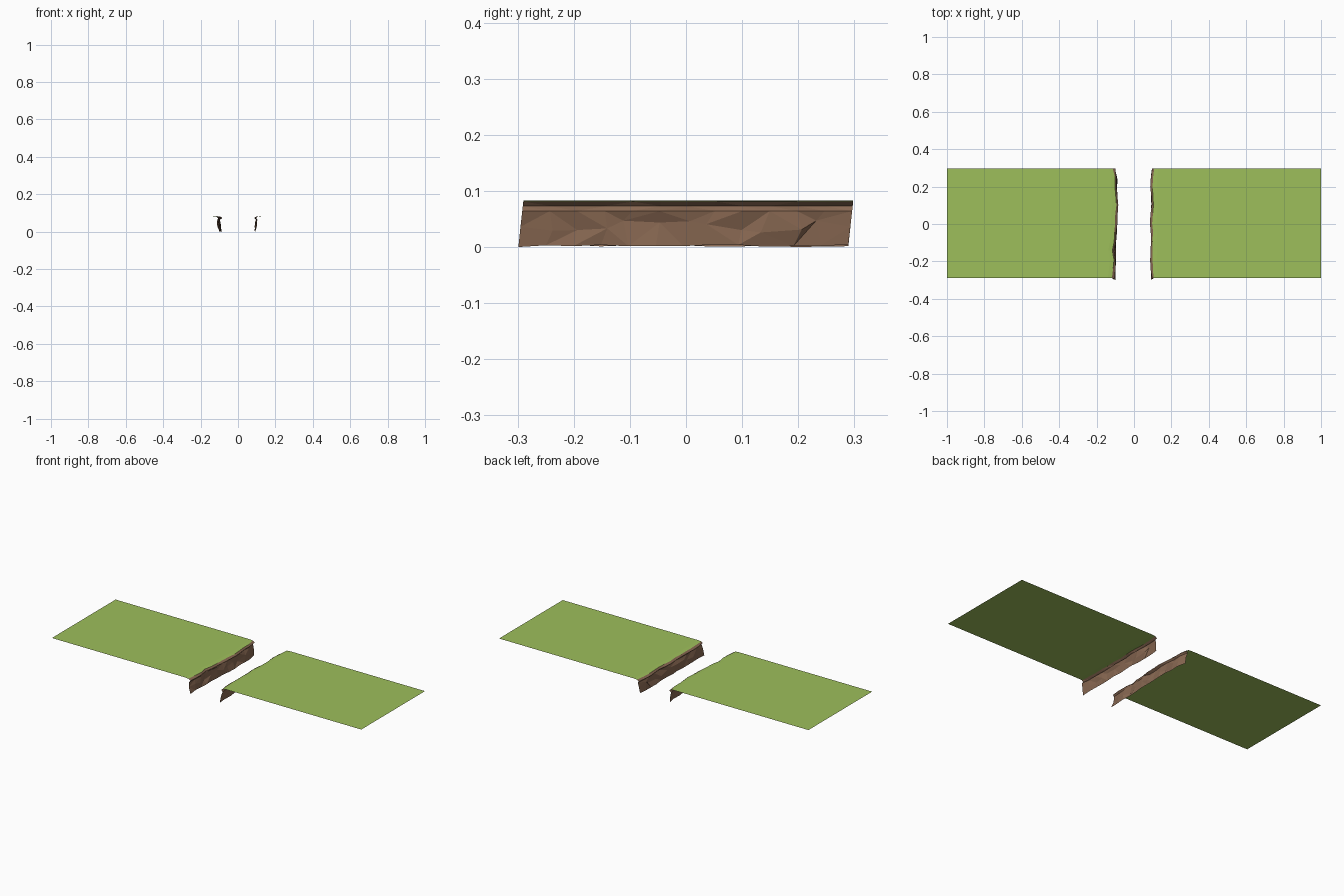
import bpy, bmesh, random

if "Cube" in bpy.data.objects:
    bpy.data.objects.remove(bpy.data.objects["Cube"])

random.seed(4)


def material(name, col):
    m = bpy.data.materials.new(name)
    m.diffuse_color = (*col, 1)
    m.use_nodes = True
    m.node_tree.nodes["Principled BSDF"].inputs["Base Color"].default_value = m.diffuse_color
    return m


grass = material("grass green", (0.34, 0.52, 0.105))
earth = material("earth brown", (0.25, 0.14, 0.085))

ROWS = 13
TOP = 0.083
# distance of the turf edge from the channel centre, from front to back
EDGES = {
    -1: [.118, .112, .107, .116, .106, .104, .102, .100, .094, .098, .102, .102, .114],
    1: [.104, .102, .099, .100, .098, .102, .097, .101, .104, .101, .099, .102, .108],
}
# bank section: (offset towards channel, height, sideways wobble)
BANK = [(0.000, 0.081, 0.0), (0.011, 0.073, 0.004),
        (0.002, 0.064, 0.004), (0.006, 0.036, 0.008), (0.011, 0.003, 0.003)]


def mesh_object(name, bm, mat):
    me = bpy.data.meshes.new(name)
    bm.to_mesh(me)
    bm.free()
    me.materials.append(mat)
    ob = bpy.data.objects.new(name, me)
    bpy.context.collection.objects.link(ob)
    return ob


def strip(name, side, columns, mat, split=False):
    """Grid of columns (channel outwards first), faces turned up / to the channel."""
    bm = bmesh.new()
    cols = [[bm.verts.new(p) for p in c] for c in columns]
    for a, b in zip(cols, cols[1:]):
        for i in range(ROWS - 1):
            f = [a[i], b[i], b[i + 1], a[i + 1]]
            if side > 0:
                f.reverse()
            if split:  # triangles in mixed directions give the rough earth
                k = random.randint(0, 1)
                f = f[k:] + f[:k]
                bm.faces.new((f[0], f[1], f[2]))
                bm.faces.new((f[0], f[2], f[3]))
            else:
                bm.faces.new(f)
    return mesh_object(name, bm, mat)


for side, label in ((-1, "left"), (1, "right")):
    edge = EDGES[side]
    ys = [-0.29 + 0.588 * i / (ROWS - 1) for i in range(ROWS)]

    # flat turf with a slightly dropped edge
    turf = [[(side * 1.0, y, TOP) for y in ys],
            [(side * (e + 0.022), y, TOP) for e, y in zip(edge, ys)],
            [(side * e, y, BANK[0][1]) for e, y in zip(edge, ys)]]
    strip(label + "_turf", side, turf, grass)

    # rough earth bank, with an overhanging lip and leaning slightly along y
    bank = []
    for off, z, wob in BANK:
        lean = 0.009 * (1 - z / 0.081)
        col = []
        for i, (e, y) in enumerate(zip(edge, ys)):
            dx = random.uniform(-wob, wob)
            inner = 0 < i < ROWS - 1 and z == 0.036
            dy = random.uniform(-0.014, 0.014) if inner else 0
            dz = random.uniform(-0.012, 0.012) if inner else 0
            base = e if z > 0.07 else 0.6 * e + 0.4 * 0.103
            if z < 0.01:
                dz = random.uniform(-0.003, 0.001)
            col.append((side * (base - off + dx), y - lean + dy, z + dz))
        bank.append(col)
    bank[-1][0] = (bank[-1][0][0], bank[-1][0][1], 0.0)
    strip(label + "_bank", side, bank, earth, split=True)
